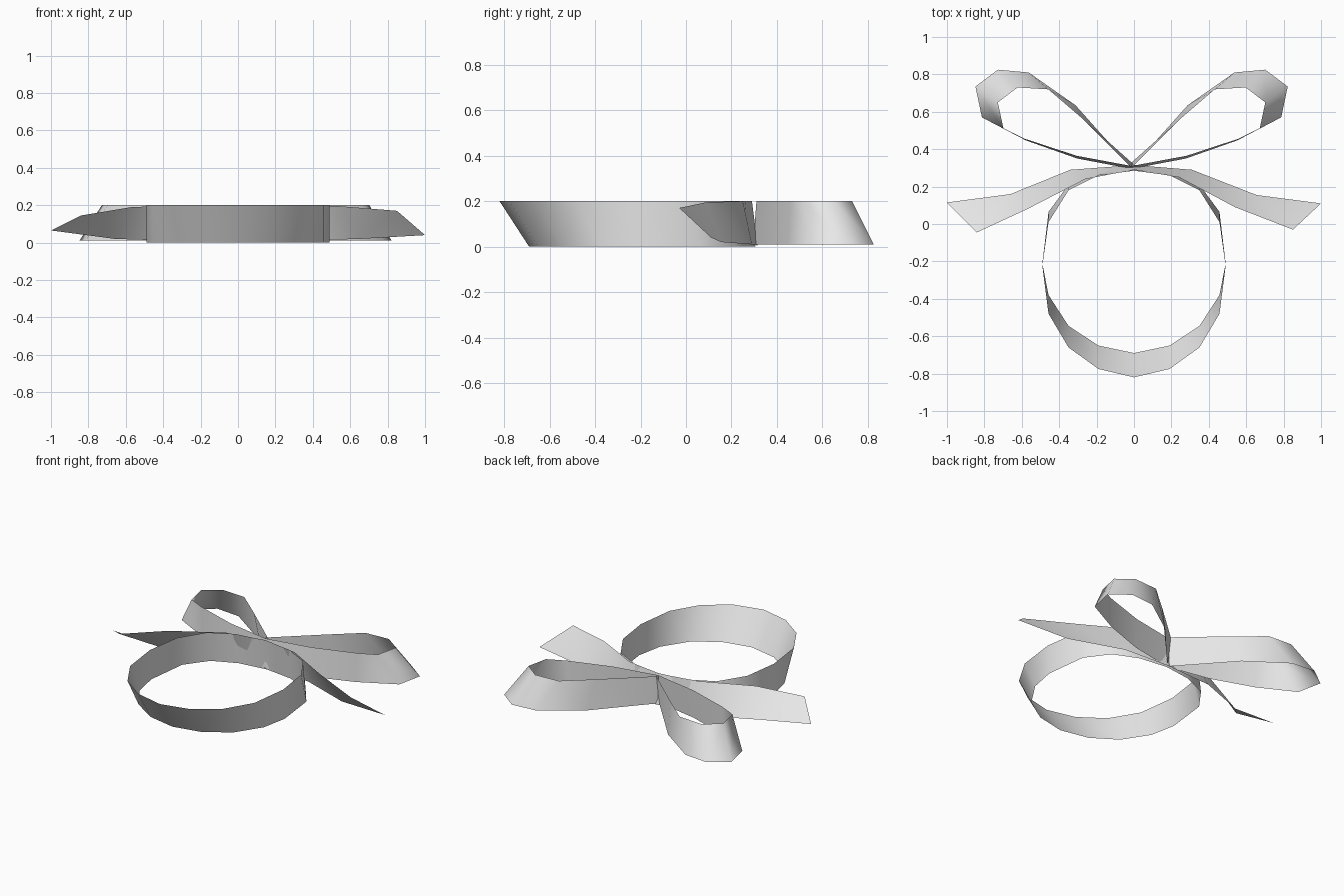
import bpy

cube = bpy.data.objects.get("Cube")
if cube:
    bpy.data.objects.remove(cube, do_unlink=True)

# One plain material for the whole ribbon
mat = bpy.data.materials.new("ribbon grey")
mat.use_nodes = True
colour = (0.8, 0.8, 0.8, 1)
mat.diffuse_color = colour
bsdf = next(n for n in mat.node_tree.nodes if n.type == 'BSDF_PRINCIPLED')
bsdf.inputs["Base Color"].default_value = colour


def ribbon(name, lower, upper, closed=False):
    """Smooth thin strip between a lower and an upper edge."""
    n = len(lower)
    faces = [(i, (i + 1) % n, n + (i + 1) % n, n + i)
             for i in range(n if closed else n - 1)]
    mesh = bpy.data.meshes.new(name)
    mesh.from_pydata(lower + upper, [], faces)
    mesh.materials.append(mat)
    for p in mesh.polygons:
        p.use_smooth = True
    mesh.update()
    obj = bpy.data.objects.new(name, mesh)
    bpy.context.collection.objects.link(obj)
    return obj


# Round band: half outline as (x, lower y, upper y), mirrored to the other side
half = [(0, -0.69, -0.82), (0.19, -0.65, -0.775), (0.35, -0.545, -0.66),
        (0.457, -0.38, -0.48), (0.49, -0.21, -0.225), (0.457, 0.065, 0.01),
        (0.35, 0.21, 0.18), (0.19, 0.28, 0.26), (0, 0.305, 0.285)]
outline = half + [(-x, a, b) for x, a, b in half[-2:0:-1]]
ribbon("round_band",
       [(x, a, 0.0) for x, a, b in outline],
       [(x, b, 0.2) for x, a, b in outline], closed=True)

# Bow loops: (lower x, lower y, upper x, upper y), flaring outwards at the bottom
loop = [(0.005, 0.305, -0.01, 0.32), (0.30, 0.635, 0.27, 0.57),
        (0.55, 0.81, 0.445, 0.72), (0.715, 0.825, 0.61, 0.73),
        (0.835, 0.735, 0.715, 0.65), (0.80, 0.57, 0.685, 0.51),
        (0.565, 0.447, 0.575, 0.457), (0.29, 0.35, 0.295, 0.365),
        (0, 0.295, 0, 0.31)]
for side, s in (("left", 1), ("right", -1)):
    ribbon(side + "_bow_loop",
           [(s * a - 0.013, b, 0.01) for a, b, c, d in loop],
           [(s * c - 0.013, d, 0.2) for a, b, c, d in loop])

# Loose tails twisting forwards and ending in a slanted cut
ribbon("left_tail",
       [(0, 0.315, 0.005), (0.31, 0.29, 0.01), (0.655, 0.155, 0.02), (1.0, 0.11, 0.04)],
       [(0, 0.29, 0.2), (0.24, 0.25, 0.2), (0.54, 0.09, 0.195), (0.85, -0.03, 0.17)])
ribbon("right_tail",
       [(0, 0.315, 0.005), (-0.34, 0.29, 0.01), (-0.66, 0.16, 0.02), (-1.0, 0.115, 0.065)],
       [(0, 0.29, 0.2), (-0.26, 0.24, 0.2), (-0.57, 0.08, 0.19), (-0.84, -0.045, 0.145)])
